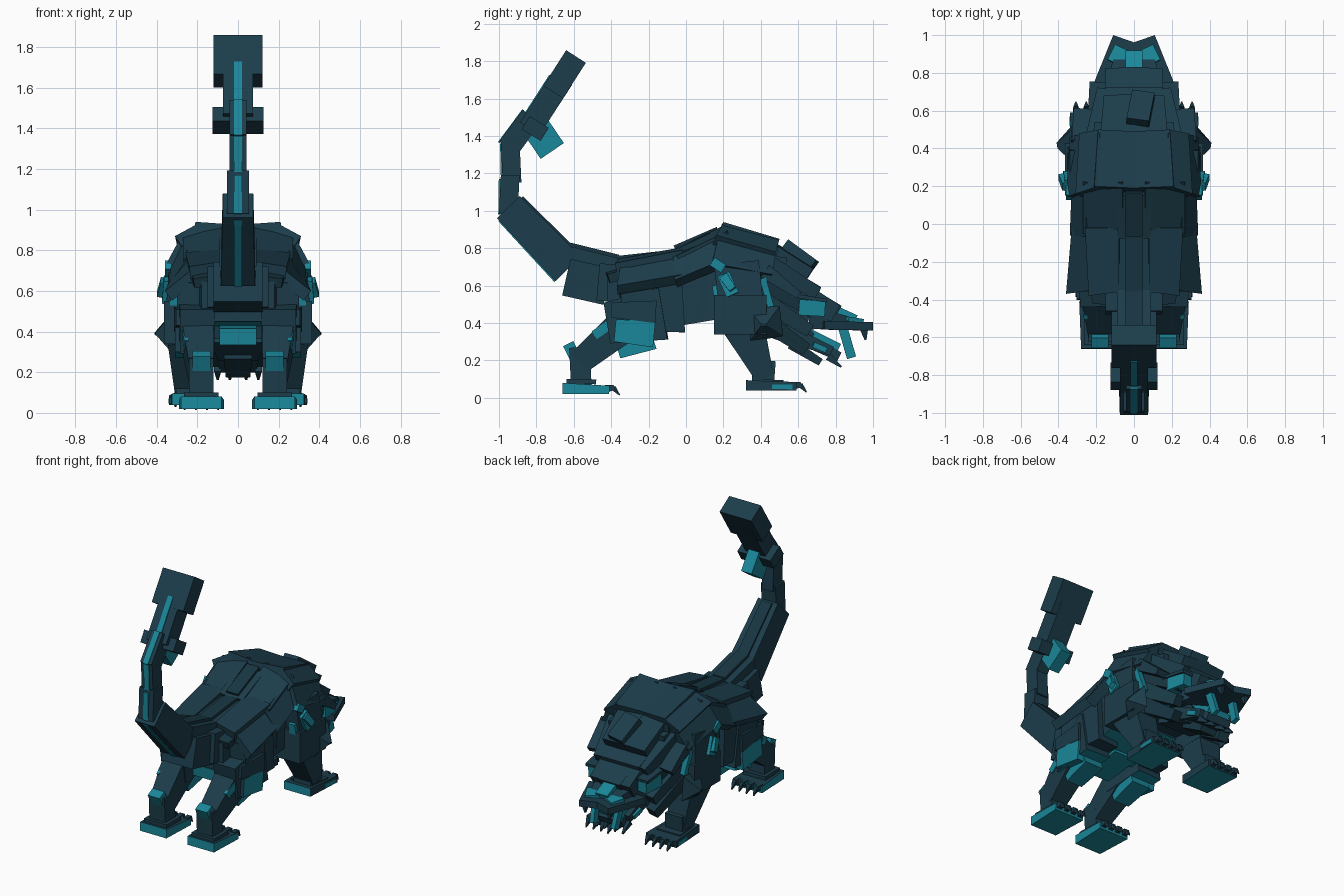
import bpy, bmesh
from mathutils import Vector as V


def material(name, rgb):
    m = bpy.data.materials.new(name)
    m.diffuse_color = (*rgb, 1)
    return m


MATS = [material("slate blue", (0.0115, 0.046, 0.070)),
        material("teal", (0.010, 0.245, 0.325)),
        material("dark slate", (0.009, 0.036, 0.054))]
under = lambda n, c: n.z < -0.6          # teal belly sides


def solid(name, a, b, col=0, rule=None):
    """Closed six-sided block between two matching quads."""
    bm = bmesh.new()
    va = [bm.verts.new(p) for p in a]
    vb = [bm.verts.new(p) for p in b]
    bm.faces.new(va)
    bm.faces.new(vb[::-1])
    for i in range(4):
        j = (i + 1) % 4
        bm.faces.new((va[j], va[i], vb[i], vb[j]))
    bmesh.ops.recalc_face_normals(bm, faces=bm.faces)
    for f in bm.faces:
        f.material_index = 1 if rule and rule(f.normal, f.calc_center_median()) else col
    me = bpy.data.meshes.new(name)
    bm.to_mesh(me)
    bm.free()
    for m in MATS:
        me.materials.append(m)
    bpy.context.collection.objects.link(bpy.data.objects.new(name, me))


def beam(name, p0, p1, w, t, w2=None, t2=None, col=0, rule=None):
    """Block from p0 to p1: width across x, thickness across the slope."""
    w2, t2 = w2 or w, t2 or t
    p0, p1 = V(p0), V(p1)
    d = (p1 - p0).normalized()
    s = (V((1, 0, 0)) - d * d.x).normalized()
    u = s.cross(d)
    quad = lambda p, w, t: [p + s * w * i / 2 + u * t * j / 2
                            for i, j in ((-1, -1), (1, -1), (1, 1), (-1, 1))]
    solid(name, quad(p0, w, t), quad(p1, w2, t2), col, rule)


def mid(name, p0, p1, *a, **k):
    beam(name, (0, *p0), (0, *p1), *a, **k)


def pair(name, p0, p1, *a, **k):
    for s, side in ((1, "right"), (-1, "left")):
        beam(f"{side}_{name}", (s * p0[0], *p0[1:]), (s * p1[0], *p1[1:]), *a, **k)


def mirrored_solid(name, a, b, *args):
    for s, side in ((1, "right"), (-1, "left")):
        flip = lambda ps: [(s * p[0], p[1], p[2]) for p in ps]
        solid(f"{side}_{name}", flip(a), flip(b), *args)


def plate(name, pts, t, col=0, rule=None):
    """Mirrored pair of armour plates with the given upper corners."""
    n = (V(pts[1]) - V(pts[0])).cross(V(pts[2]) - V(pts[0])).normalized()
    if n.z < 0:
        n = -n
    mirrored_solid(name, pts, [V(p) - n * t for p in pts], col, rule)


# Tail, from tip to base
mid("tail_tip", (-.588, 1.825), (-.71, 1.635), .24, .125)
mid("tail_upper", (-.66, 1.71), (-.835, 1.44), .15, .125)
mid("tail_collar", (-.785, 1.475), (-.828, 1.405), .25, .12)
mid("tail_bend", (-.825, 1.505), (-.95, 1.335), .085, .12)
mid("tail_middle", (-.94, 1.37), (-.93, 1.15), .085, .10)
mid("tail_joint", (-.94, 1.19), (-.95, .98), .11, .10)
mid("tail_lower", (-.95, 1.02), (-.63, .69), .15, .17, .17, .19)
mid("tail_base", (-.64, .645), (-.42, .595), .24, .20)
mid("tail_root", (-.47, .62), (-.25, .60), .30, .20)
mid("tail_lamp", (-.80, 1.445), (-.715, 1.32), .08, .15, col=1)
for k, (a, b) in enumerate([((-.725, 1.725), (-.87, 1.50)), ((-.87, 1.54), (-1.0, 1.365)),
                            ((-.988, 1.36), (-.984, 1.17)), ((-.995, 1.17), (-.998, .98)),
                            ((-1.0, .95), (-.70, .624))]):
    mid(f"tail_stripe_{k}", a, b, .038, .012, col=1)
mid("tail_ridge", (-.89, 1.06), (-.60, .775), .08, .05, col=2)

# Spine strip
for k, (a, b) in enumerate([((-.62, .765), (-.36, .70)), ((-.40, .69), (-.04, .73)),
                            ((-.06, .75), (.17, .85))]):
    mid(f"spine_{k}", a, b, .18, .09)
    mid(f"spine_cap_{k}", (a[0], a[1] + .05), (b[0], b[1] + .05), .09, .03, col=2)

# Trunk
mid("chest", (.52, .58), (.08, .63), .42, .34, .50, .36)
mid("belly", (.16, .60), (-.20, .52), .50, .36, .46, .32, rule=under)
mid("pelvis", (-.08, .55), (-.42, .55), .46, .26, .36, .20, rule=under)
mid("belly_rear", (-.36, .375), (-.08, .40), .18, .08, col=1)
mid("shoulder_block", (.48, .70), (.12, .74), .42, .22, .46, .22)
pair("hip", (.20, -.02, .52), (.22, -.35, .50), .16, .34, .16, .28)

# Back shell
plate("crest", [(-.01, .19, .925), (.21, .20, .94), (.19, .50, .85), (-.01, .49, .85)], .09)
plate("crest_side", [(.19, .20, .935), (.31, .16, .87), (.29, .48, .78), (.18, .50, .85)], .08)
plate("crest_rim", [(.29, .17, .85), (.36, .14, .72), (.34, .46, .66), (.27, .48, .77)], .05)
plate("back_slope", [(.06, -.05, .80), (.27, -.05, .76), (.27, .22, .89), (.06, .22, .93)], .09)
plate("back_side", [(.25, -.07, .76), (.34, -.06, .63), (.33, .20, .74), (.26, .21, .88)], .07)
plate("rump", [(.08, -.36, .745), (.24, -.38, .72), (.26, -.02, .79), (.08, -.02, .805)], .07)
plate("rump_side", [(.22, -.35, .71), (.36, -.37, .60), (.33, -.02, .66), (.24, -.02, .77)], .06)
plate("rump_tail", [(.06, -.44, .68), (.22, -.42, .66), (.24, -.28, .70), (.06, -.28, .72)], .05, 2)
plate("nape", [(-.01, .46, .84), (.18, .46, .83), (.16, .68, .69), (-.01, .69, .70)], .07)
beam("nape_spike", (.02, .53, .81), (.05, .68, .70), .12, .08)

# Mane plates stepping down both sides of the neck
for k in range(4):
    z, x = .73 - .10 * k, .21 + .015 * min(k, 2)
    pair(f"mane_{k}", (x, .42 - .01 * k, z), (x - .05, .70 - .02 * k, z - .17), .10, .10, .07, .07,
         col=2 if k % 2 else 0)
pair("mane_glow", (.315, .41, .64), (.30, .455, .48), .035, .035, col=1)
pair("ruff", (.29, .42, .68), (.27, .60, .55), .08, .08, .10, .04)
pair("shoulder_glow", (.34, .20, .66), (.35, .25, .55), .05, .07, col=1)
pair("shoulder_glow_rear", (.305, .155, .60), (.31, .165, .53), .05, .03, col=1)
pair("shoulder_bead", (.345, .14, .73), (.345, .20, .69), .03, .05, col=1)
pair("side_fin", (.36, .20, .65), (.385, .25, .58), .04, .05, .03, .04, col=1)

# Head
mid("neck", (.42, .58), (.68, .48), .36, .34, .30, .24)
mid("skull", (.55, .60), (.80, .45), .32, .12, .30, .10)
mid("brow", (.62, .58), (.82, .47), .20, .07, .16, .05)
mid("muzzle", (.66, .43), (.90, .40), .34, .13, .20, .05)
mid("nose_patch", (.80, .475), (.91, .425), .09, .035, col=1)
plate("snout", [(-.005, .72, .41), (.215, .74, .41), (.11, 1.0, .405), (-.005, .96, .405)], .045)
pair("cheek_glow", (.20, .60, .485), (.185, .74, .475), .08, .085, .07, .08, col=1)
pair("cheek_lid", (.19, .56, .55), (.18, .75, .52), .11, .02)
pair("brow_glow", (.10, .85, .425), (.06, .93, .412), .09, .025, col=1)
pair("snout_tooth", (.10, .95, .38), (.09, .96, .31), .04, .05, .01, .01)
pair("fang", (.09, .84, .37), (.08, .885, .215), .03, .05, col=1)
mid("throat", (.44, .44), (.66, .30), .26, .22, .20, .10)
mid("lower_jaw", (.56, .35), (.82, .22), .22, .08, .18, .05)
pair("jaw_side", (.11, .50, .36), (.10, .78, .25), .05, .10, .04, .05)
pair("jaw_glow", (.13, .68, .285), (.12, .75, .255), .03, .03, col=1)
mid("tongue", (.62, .37), (.82, .27), .17, .04, col=1)
for k in range(2):
    pair(f"jaw_claw_{k}", (.04 + .06 * k, .76, .22), (.04 + .06 * k, .83, .165), .035, .04, .01, .01)
mid("chin", (.56, .29), (.72, .19), .14, .06, .12, .04, col=2)

# Front legs
pair("upper_arm", (.27, .27, .72), (.28, .30, .44), .14, .24, .16, .24)
pair("shoulder_guard", (.27, .29, .55), (.27, .29, .34), .19, .28)
mirrored_solid("elbow_spike",
               [(.33, .34, .30), (.33, .52, .33), (.33, .50, .49), (.33, .33, .48)],
               [(.405, .40, .385), (.41, .43, .385), (.41, .43, .395), (.405, .40, .395)])
pair("forearm", (.26, .31, .38), (.245, .42, .11), .17, .22, .13, .10)
pair("wrist", (.24, .42, .20), (.24, .41, .07), .13, .12)
pair("front_foot", (.225, .32, .067), (.225, .59, .062), .20, .055, .23, .045,
     rule=lambda n, c: n.z < -.6 or n.y < -.6)
pair("front_foot_top", (.23, .36, .09), (.23, .52, .085), .16, .02, .18, .02)
pair("front_foot_trim", (.332, .46, .06), (.336, .57, .058), .012, .025, col=1)

# Rear legs
pair("thigh", (.21, -.12, .45), (.20, -.42, .40), .18, .28, .17, .22, rule=under)
pair("thigh_glow", (.22, -.17, .34), (.22, -.38, .36), .18, .14, .18, .12,
     rule=lambda n, c: n.y > -.6 and n.z < .6)
pair("thigh_guard", (.23, -.16, .46), (.23, -.40, .47), .17, .12, .15, .08)
pair("knee", (.19, -.17, .30), (.19, -.36, .24), .14, .08, .12, .06,
     rule=lambda n, c: n.y > -.6)
pair("shank", (.20, -.32, .40), (.18, -.57, .19), .16, .19, .12, .13)
pair("shank_trim", (.265, -.41, .39), (.255, -.49, .335), .02, .05, col=1)
pair("hock", (.18, -.63, .29), (.18, -.59, .21), .09, .06, col=1)
pair("ankle", (.18, -.57, .27), (.18, -.56, .07), .12, .11)
pair("rear_foot", (.18, -.66, .05), (.18, -.41, .042), .20, .06, .22, .045,
     rule=lambda n, c: n.z < .5)
pair("rear_foot_top", (.18, -.64, .088), (.18, -.48, .085), .17, .025)

# Four hooked claws on every foot
for name, x, y, z in (("front", .225, .57, .065), ("rear", .18, -.43, .05)):
    for k in range(4):
        cx = x + (k - 1.5) * .055
        pair(f"{name}_toe_{k}", (cx, y, z), (cx, y + .045, z + .005), .035, .04, .03, .03)
        pair(f"{name}_claw_{k}", (cx, y + .04, z + .005), (cx, y + .075, z - .035), .028, .03, .006, .006, col=2)
